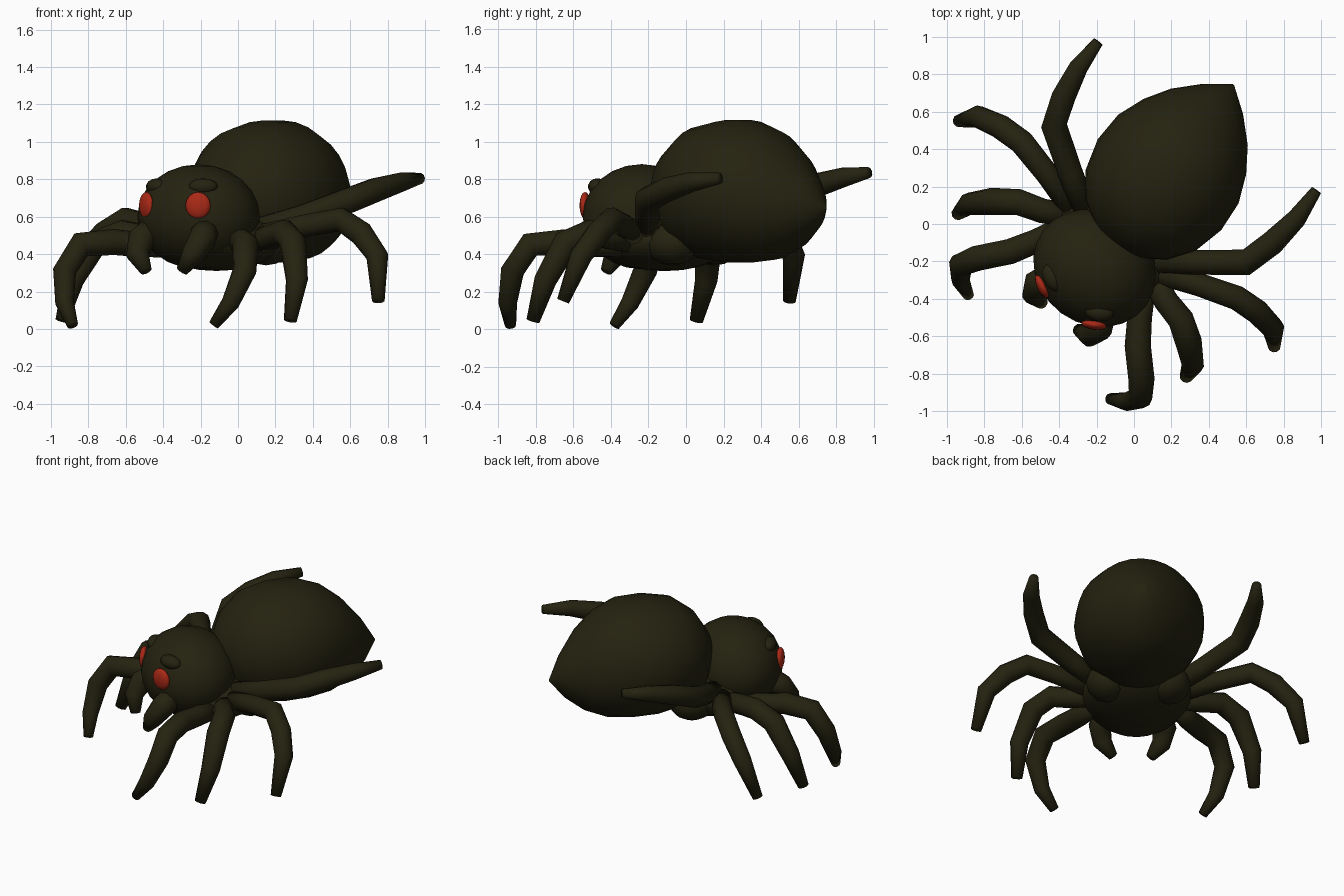
import bpy, bmesh, math
from mathutils import Vector, Matrix

if "Cube" in bpy.data.objects:
    bpy.data.objects.remove(bpy.data.objects["Cube"])

# Body frame: BACK runs along the body to the rear, SIDE is across it
BACK = Vector((0.593, 0.805, 0))
SIDE = Vector((0.805, -0.593, 0))
MID = -0.025          # offset of the symmetry plane along SIDE


def material(name, rgb):
    m = bpy.data.materials.new(name)
    m.diffuse_color = (*rgb, 1)
    m.use_nodes = True
    m.node_tree.nodes["Principled BSDF"].inputs["Base Color"].default_value = m.diffuse_color
    return m


OLIVE = material("dark olive", (0.018, 0.016, 0.005))
RED = material("eye red", (0.40, 0.022, 0.008))


def local(u, v, z):
    return BACK * u + SIDE * (v + MID) + Vector((0, 0, z))


def mirrored(p):
    p = Vector(p)
    return p - 2 * (p.dot(SIDE) - MID) * SIDE


def finish(name, bm, mat):
    bmesh.ops.recalc_face_normals(bm, faces=bm.faces)
    me = bpy.data.meshes.new(name)
    bm.to_mesh(me)
    bm.free()
    me.materials.append(mat)
    for f in me.polygons:
        f.use_smooth = True
    ob = bpy.data.objects.new(name, me)
    bpy.context.collection.objects.link(ob)
    return ob


def ellipsoid(name, centre, axis, radii, mat, seg=24):
    """Ellipsoid with radii along (horizontal axis, across, up)."""
    a = Vector(axis).normalized()
    up = Vector((0, 0, 1))
    rot = Matrix((a, up.cross(a), up)).transposed().to_4x4()
    bm = bmesh.new()
    bmesh.ops.create_uvsphere(
        bm, u_segments=seg, v_segments=seg // 2, radius=1,
        matrix=Matrix.Translation(centre) @ rot @ Matrix.Diagonal((*radii, 1)))
    return finish(name, bm, mat)


def loft(bm, rings):
    loops = [[bm.verts.new(p) for p in r] for r in rings]
    n = len(loops[0])
    for a, b in zip(loops, loops[1:]):
        for i in range(n):
            j = (i + 1) % n
            bm.faces.new((a[i], a[j], b[j], b[i]))
    bm.faces.new(loops[0])
    bm.faces.new(loops[-1])


def tube(name, pts, radii, mat, n=10):
    """Tapered limb through the points, with rings set square to the path."""
    pts = [Vector(p) for p in pts]
    rings, side = [], Vector((0.3, 0.2, 1))
    for i, p in enumerate(pts):
        d = (pts[min(i + 1, len(pts) - 1)] - pts[max(i - 1, 0)]).normalized()
        side = (side - d * side.dot(d)).normalized()
        other = d.cross(side)
        rings.append([p + radii[i] * (side * math.cos(t) + other * math.sin(t))
                      for t in (2 * math.pi * k / n for k in range(n))])
    bm = bmesh.new()
    loft(bm, rings)
    return finish(name, bm, mat)


# Abdomen: rounded front, pointed rear (position, centre height, half width, half height)
sections = [(-0.16, .72, .02, .02), (-0.13, .72, .14, .13), (-0.05, .72, .27, .26),
            (0.08, .73, .365, .35), (0.25, .735, .41, .38), (0.42, .735, .40, .38),
            (0.57, .715, .34, .345), (0.70, .69, .255, .265), (0.82, .665, .135, .145),
            (0.915, .645, .006, .006)]
bm = bmesh.new()
loft(bm, [[local(u, .01 + w * math.cos(t), z + h * math.sin(t))
           for t in (2 * math.pi * k / 28 for k in range(28))]
          for u, z, w, h in sections])
finish("abdomen", bm, OLIVE)

# Head and thorax
ellipsoid("head", local(-0.315, -0.005, 0.60), BACK, (0.30, 0.342, 0.28), OLIVE)
ellipsoid("thorax", local(-0.16, 0, 0.475), BACK, (0.37, 0.35, 0.165), OLIVE)

# Limbs of the right side: path, ring radii, and how far the left tip drifts from the mirror
limbs = {
    "fang": ([(-.17, -.47, .54), (-.19, -.56, .48), (-.24, -.595, .40), (-.30, -.565, .31)],
             [.075, .075, .062, .032], (0, 0, 0)),
    "front_leg": ([(.05, -.33, .45), (.03, -.50, .45), (.02, -.65, .465), (.04, -.83, .45),
                   (.035, -.925, .31), (-.04, -.95, .14), (-.13, -.935, .02)],
                  [.068, .066, .07, .07, .064, .05, .03], (.01, -.01, 0)),
    "second_leg": ([(.10, -.28, .47), (.17, -.41, .49), (.25, -.51, .515), (.295, -.64, .46),
                    (.315, -.75, .26), (.28, -.815, .045)],
                   [.066, .066, .07, .072, .06, .036], (-.04, 0, 0)),
    "third_leg": ([(.12, -.26, .50), (.35, -.325, .55), (.55, -.395, .585), (.66, -.47, .51),
                   (.745, -.56, .39), (.75, -.655, .15)],
                  [.06, .062, .066, .066, .06, .034], (-.05, 0, 0)),
    "rear_leg": ([(.08, -.20, .52), (.33, -.205, .595), (.60, -.205, .69), (.74, -.10, .745),
                  (.87, .03, .785), (.975, .18, .805)],
                 [.066, .066, .07, .066, .053, .03], (-.035, -.04, .03)),
}
for name, (path, radii, drift) in limbs.items():
    tube(name + "_right", path, radii, OLIVE)
    last = len(path) - 1
    tube(name + "_left",
         [mirrored(p) + Vector(drift) * (i / last) for i, p in enumerate(path)], radii, OLIVE)

# Eyes, brows and hips on both sides
for s, label in ((1, "right"), (-1, "left")):
    eye = local(-0.56, 0.172 * s, 0.66)
    normal = BACK * -0.88 + SIDE * 0.47 * s
    ellipsoid("eye_" + label, eye, normal, (0.028, 0.068, 0.072), RED, 16)
    ellipsoid("brow_" + label, local(-0.49, 0.155 * s, 0.76), normal,
              (0.05, 0.08, 0.045), OLIVE, 14)
    ellipsoid("hip_" + label, local(0.03, 0.19 * s, 0.46), BACK,
              (0.15, 0.14, 0.12), OLIVE, 16)
